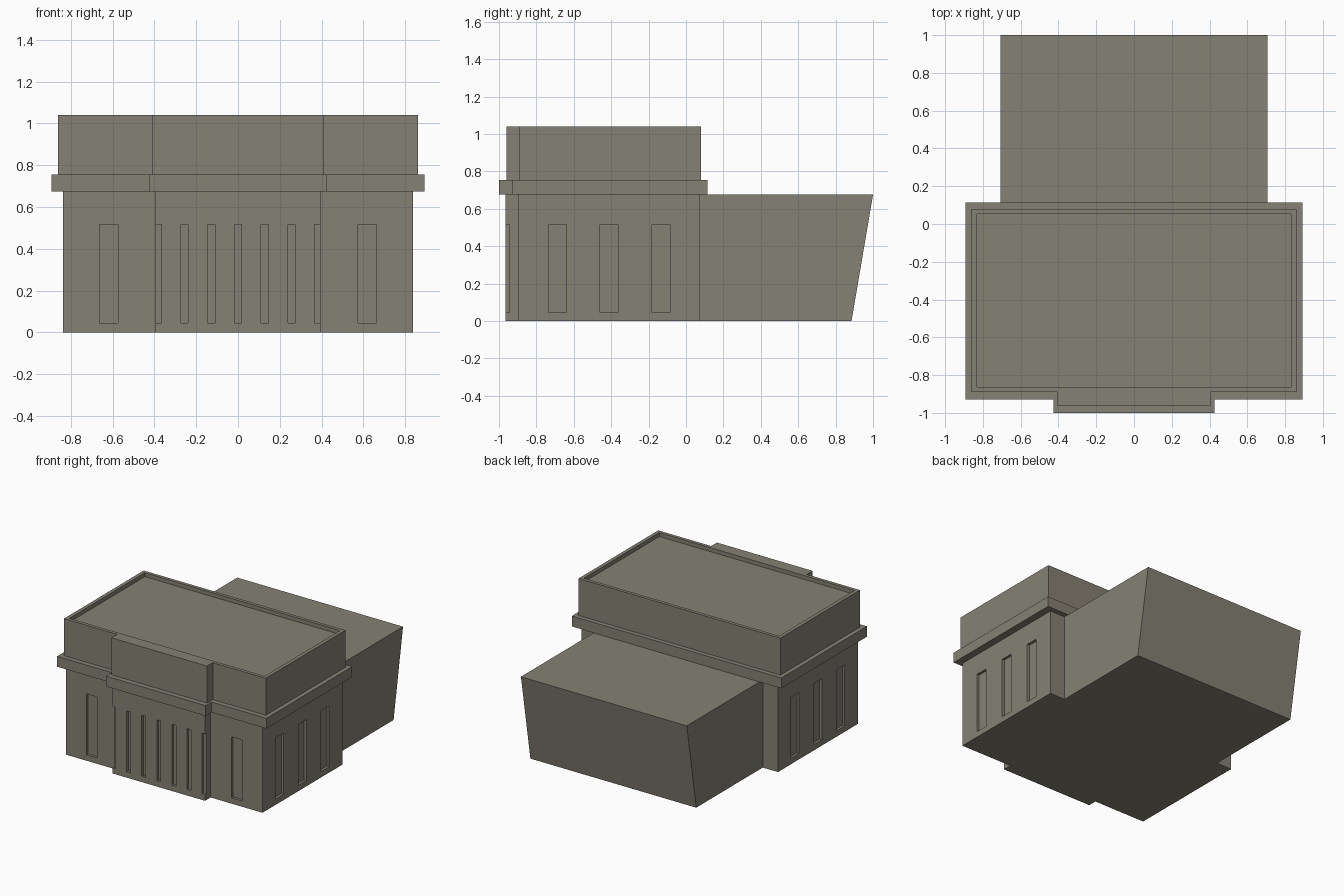
import bpy, bmesh

if "Cube" in bpy.data.objects:
    bpy.data.objects.remove(bpy.data.objects["Cube"])

stone = bpy.data.materials.new("warm_grey_stone")
stone.diffuse_color = (0.235, 0.218, 0.175, 1)
stone.use_nodes = True
stone.node_tree.nodes["Principled BSDF"].inputs["Base Color"].default_value = stone.diffuse_color


def finish(name, bm):
    bmesh.ops.recalc_face_normals(bm, faces=bm.faces[:])
    mesh = bpy.data.meshes.new(name)
    bm.to_mesh(mesh)
    bm.free()
    mesh.materials.append(stone)
    obj = bpy.data.objects.new(name, mesh)
    bpy.context.collection.objects.link(obj)
    return obj


def add_prism(bm, points, direction):
    """Extrude a flat outline along a direction."""
    face = bm.faces.new([bm.verts.new(p) for p in points])
    ext = bmesh.ops.extrude_face_region(bm, geom=[face], use_keep_orig=True)
    moved = [g for g in ext["geom"] if isinstance(g, bmesh.types.BMVert)]
    bmesh.ops.translate(bm, verts=moved, vec=direction)


def add_box(bm, x0, x1, y0, y1, z0, z1):
    add_prism(bm, [(x0, y0, z0), (x1, y0, z0), (x1, y1, z0), (x0, y1, z0)],
              (0, 0, z1 - z0))


def tier(name, half, bay_half, bay_y, front_y, back_y, z0, z1):
    """Storey with a shallow projecting bay in the middle of the front."""
    right = [(bay_half, bay_y), (bay_half, front_y), (half, front_y), (half, back_y)]
    outline = right + [(-x, y) for x, y in reversed(right)]
    bm = bmesh.new()
    add_prism(bm, [(x, y, z0) for x, y in outline], (0, 0, z1 - z0))
    return finish(name, bm)


def cut(obj, name, boxes):
    bm = bmesh.new()
    for b in boxes:
        add_box(bm, *b)
    cutter = finish(name, bm)
    cutter.hide_render = True
    cutter.hide_set(True)
    mod = obj.modifiers.new("cut", 'BOOLEAN')
    mod.operation = 'DIFFERENCE'
    mod.solver = 'EXACT'
    mod.object = cutter


# Main storeys
walls = tier("lower_walls", 0.837, 0.395, -0.965, -0.897, 0.075, 0, 0.675)
tier("cornice", 0.893, 0.425, -1.0, -0.928, 0.115, 0.675, 0.755)
upper = tier("upper_walls", 0.86, 0.408, -0.96, -0.89, 0.08, 0.755, 1.04)

# Window recesses
depth, z0, z1 = 0.02, 0.045, 0.515
windows = []
for i in range(-2, 3):                      # slim slots on the bay
    x = i * 0.128
    windows.append((x - 0.017, x + 0.017, -1.0, -0.965 + depth, z0, z1))
for s in (-1, 1):
    xs = sorted((s * 0.367, s * 0.42))      # slots that break the bay corners
    windows.append((*xs, -1.0, -0.965 + depth, z0, z1))
    xs = sorted((s * 0.573, s * 0.663))     # wide front windows
    windows.append((*xs, -0.95, -0.897 + depth, z0, z1))
    xs = sorted((s * (0.837 - depth), s * 0.88))
    for y in (-0.688, -0.411, -0.134):      # side windows
        windows.append((*xs, y - 0.048, y + 0.048, z0, z1))
cut(walls, "window_cutter", windows)

# Sunken roof behind the parapet
cut(upper, "roof_cutter", [(-0.832, 0.832, -0.864, 0.054, 1.01, 1.1)])

# Rear wing with a back wall that leans outward
bm = bmesh.new()
add_prism(bm, [(-0.707, 0.075, 0), (-0.707, 0.885, 0),
               (-0.707, 1.0, 0.675), (-0.707, 0.075, 0.675)], (1.414, 0, 0))
finish("rear_wing", bm)
